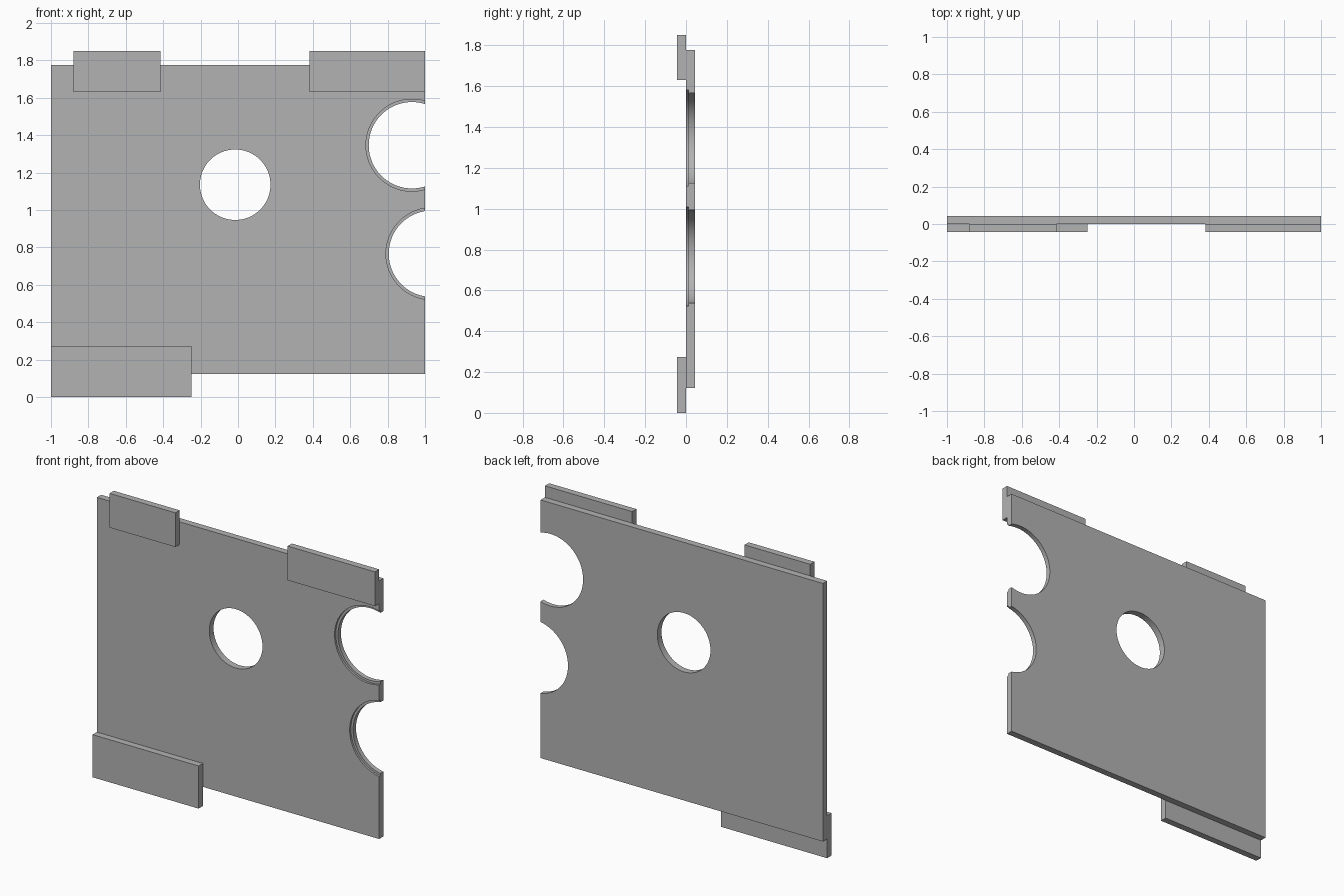
import bpy
import math

cube = bpy.data.objects.get("Cube")
if cube:
    bpy.data.objects.remove(cube, do_unlink=True)

BACK, FRONT, MID = 0.043, -0.043, 0.0

grey = bpy.data.materials.new("plain grey")
grey.use_nodes = True
colour = (0.45, 0.45, 0.45, 1)
grey.diffuse_color = colour
grey.node_tree.nodes["Principled BSDF"].inputs["Base Color"].default_value = colour


def box(name, x0, x1, y0, y1, z0, z1):
    """Axis-aligned slab given by its limits."""
    bpy.ops.mesh.primitive_cube_add(
        size=1, location=((x0 + x1) / 2, (y0 + y1) / 2, (z0 + z1) / 2))
    ob = bpy.context.object
    ob.name = name
    ob.scale = (x1 - x0, y1 - y0, z1 - z0)
    bpy.ops.object.transform_apply(location=False, rotation=False, scale=True)
    ob.data.materials.append(grey)
    return ob


def bore(target, x, z, radius, y0, y1):
    """Cut a round hole along y, then remove the cutter."""
    bpy.ops.mesh.primitive_cylinder_add(
        vertices=96, radius=radius, depth=y1 - y0,
        location=(x, (y0 + y1) / 2, z), rotation=(math.pi / 2, 0, 0))
    cutter = bpy.context.object
    cutter.name = "hole_cutter"
    cutter.hide_render = True
    cutter.data.materials.append(grey)
    bpy.context.view_layer.objects.active = target
    mod = target.modifiers.new("hole", "BOOLEAN")
    mod.operation = "DIFFERENCE"
    mod.solver = "EXACT"
    mod.object = cutter
    bpy.ops.object.modifier_apply(modifier=mod.name)
    bpy.data.objects.remove(cutter, do_unlink=True)


# Main plate with a central round hole
plate = box("plate", -1, 1, MID, BACK, 0.123, 1.776)
bore(plate, -0.015, 1.135, 0.1885, -0.1, 0.1)

# Two round edge notches, each with a shallow wider step on the front
for x, z in ((0.93, 1.346), (1.037, 0.766)):
    bore(plate, x, z, 0.231, -0.1, 0.1)
    bore(plate, x, z, 0.246, -0.1, MID + 0.013)

bpy.ops.object.select_all(action="DESELECT")
plate.select_set(True)
bpy.context.view_layer.objects.active = plate
bpy.ops.object.shade_smooth_by_angle(angle=math.radians(30))

# Overhanging tabs on the front face
box("upper_right_tab", -0.88, -0.414, FRONT, MID, 1.631, 1.85)
box("upper_left_tab", 0.382, 1, FRONT, MID, 1.631, 1.85)
box("lower_right_tab", -1, -0.249, FRONT, MID, 0, 0.273)
